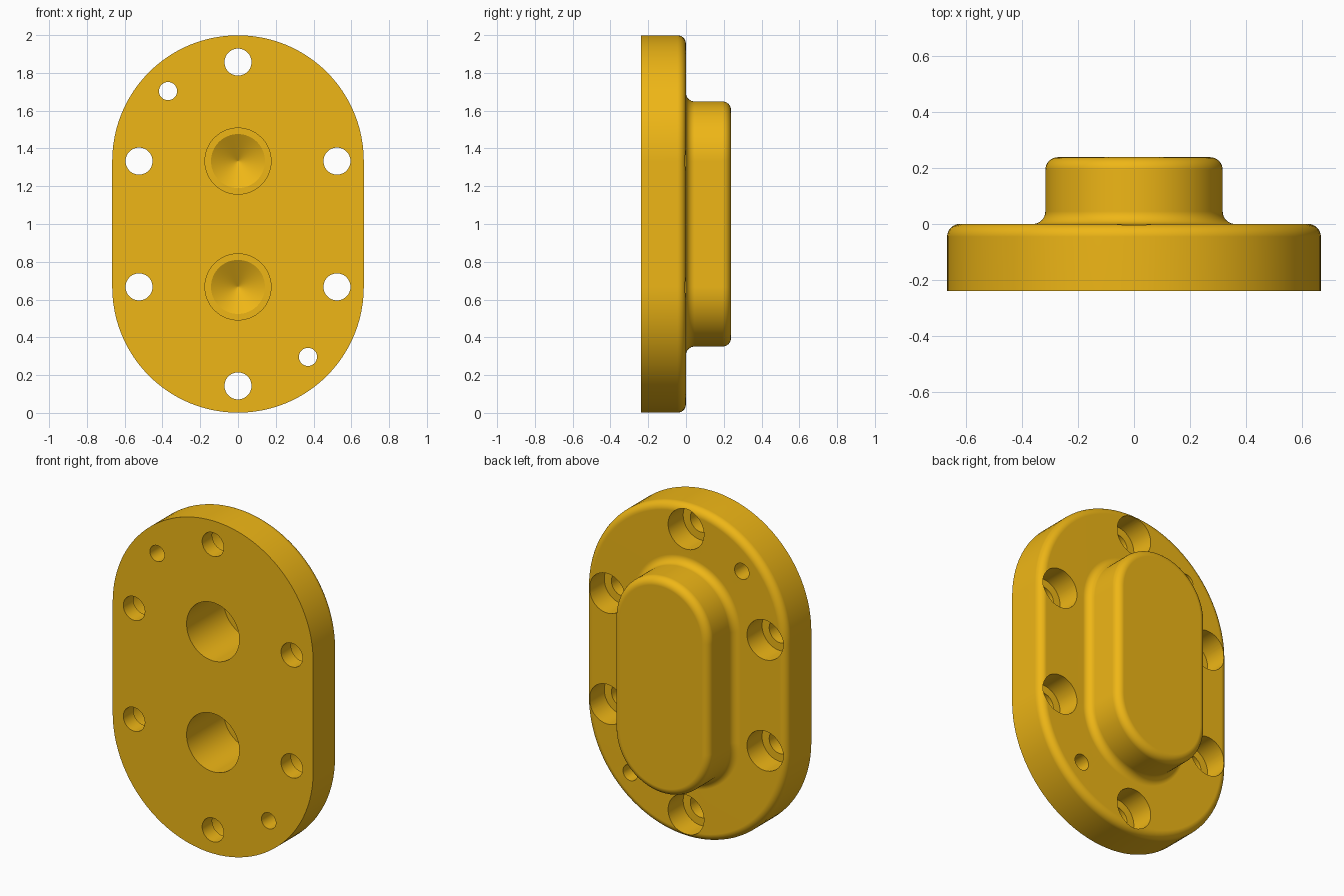
import bpy, bmesh
from math import pi, sin, cos

if "Cube" in bpy.data.objects:
    bpy.data.objects.remove(bpy.data.objects["Cube"])

Y = 0.238            # thickness of flange and of boss
HALF = 0.333         # half distance between the arc centres
F = 0.045            # fillet radius


def add_stack(bm, rings, x, z, half=0.0, seg=24):
    """Loft stadium (or round) rings given as (radius, y) along y, with end caps."""
    loops = []
    for r, y in rings:
        loop = []
        for side in (0, 1):
            last = seg + 1 if half else seg
            for i in range(last):
                a = pi * (side + i / seg)
                dz = half if side == 0 else -half
                loop.append(bm.verts.new((x + r * cos(a), y, z + dz + r * sin(a))))
        loops.append(loop)
    n = len(loops[0])
    for a, b in zip(loops, loops[1:]):
        for i in range(n):
            j = (i + 1) % n
            bm.faces.new((a[i], a[j], b[j], b[i]))
    bm.faces.new(loops[0])
    bm.faces.new(loops[-1][::-1])


def make_object(name, bm):
    bmesh.ops.recalc_face_normals(bm, faces=bm.faces[:])
    mesh = bpy.data.meshes.new(name)
    bm.to_mesh(mesh)
    bm.free()
    ob = bpy.data.objects.new(name, mesh)
    bpy.context.collection.objects.link(ob)
    return ob


def arc(r, y, start, end, steps=8):
    """Quarter fillet points around (r, y)."""
    return [(r + F * cos(start + (end - start) * i / steps),
             y + F * sin(start + (end - start) * i / steps)) for i in range(steps + 1)]


# Flange and raised boss as one filleted profile
R, B = 0.666, 0.316
profile = [(R, -Y)]
profile += arc(R - F, -F, 0, pi / 2)              # flange rim
profile += arc(B + F, F, 1.5 * pi, pi)            # boss foot
profile += arc(B - F, Y - F, 0, pi / 2)           # boss rim
bm = bmesh.new()
add_stack(bm, profile, 0, 1, HALF, 48)
cover = make_object("pump_cover", bm)

# All holes in one cutter
bm = bmesh.new()
P = 0.524                                         # bolt pitch radius
for s in (-1, 1):
    zc = 1 + s * HALF
    # Counterbored bolt holes
    for bx, bz in ((P, zc), (-P, zc), (0, zc + s * P)):
        add_stack(bm, [(0.0715, -0.4), (0.0715, -0.143), (0.119, -0.143), (0.119, 0.1)], bx, bz)
    # Dowel holes on the diagonal
    add_stack(bm, [(0.048, -0.4), (0.048, 0.1)], -s * 0.3705, zc + s * 0.3705)
    # Blind shaft bores with drilled tip
    add_stack(bm, [(0.175, -0.4), (0.175, 0.115), (0.143, 0.115), (0.002, 0.195)], 0, zc, 0, 32)
cutter = make_object("hole_cutter", bm)
cutter.hide_render = True

mod = cover.modifiers.new("holes", 'BOOLEAN')
mod.operation = 'DIFFERENCE'
mod.solver = 'EXACT'
mod.object = cutter
bpy.context.view_layer.objects.active = cover
cover.select_set(True)
bpy.ops.object.modifier_apply(modifier=mod.name)
bpy.data.objects.remove(cutter)

# Golden paint
mat = bpy.data.materials.new("golden_yellow")
mat.diffuse_color = (0.86, 0.47, 0.008, 1)
mat.use_nodes = True
mat.node_tree.nodes["Principled BSDF"].inputs["Base Color"].default_value = mat.diffuse_color
cover.data.materials.clear()
cover.data.materials.append(mat)

# Smooth fillets, crisp hole edges
bpy.ops.object.shade_smooth_by_angle(angle=0.45)
wn = cover.modifiers.new("flat_normals", 'WEIGHTED_NORMAL')
wn.keep_sharp = True
